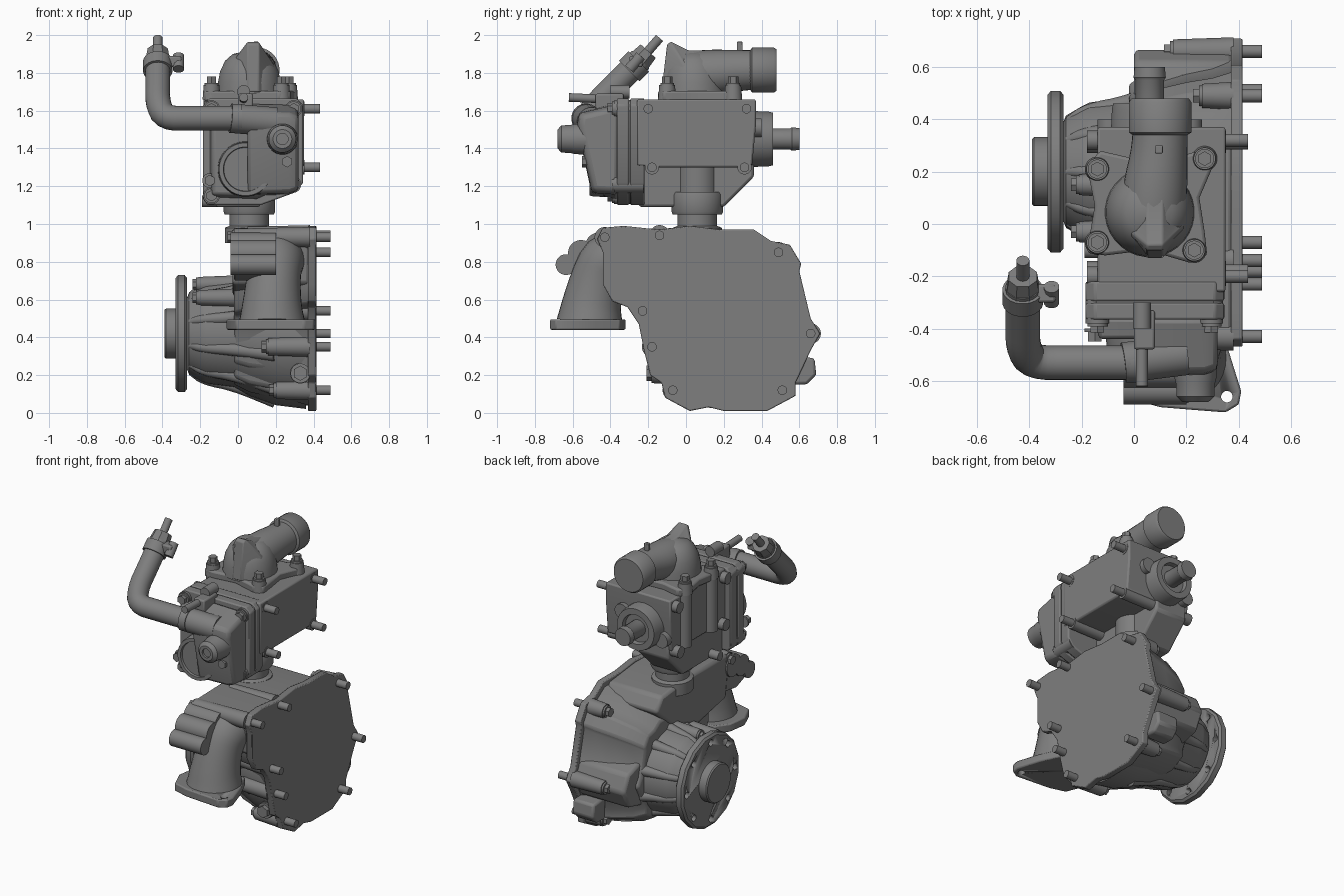
import bpy, bmesh
from math import sin, cos, pi, radians
from mathutils import Vector

if "Cube" in bpy.data.objects:
    bpy.data.objects.remove(bpy.data.objects["Cube"])

metal = bpy.data.materials.new("cast_grey")
GREY = (0.21, 0.21, 0.21, 1)
metal.use_nodes = True
metal.diffuse_color = GREY
metal.node_tree.nodes["Principled BSDF"].inputs["Base Color"].default_value = GREY


def finish(name, bm, bevel=0.0):
    bmesh.ops.recalc_face_normals(bm, faces=bm.faces)
    mesh = bpy.data.meshes.new(name)
    bm.to_mesh(mesh)
    bm.free()
    obj = bpy.data.objects.new(name, mesh)
    bpy.context.collection.objects.link(obj)
    mesh.materials.append(metal)
    if bevel:
        mod = obj.modifiers.new("edge", 'BEVEL')
        mod.width, mod.segments, mod.limit_method = bevel, 2, 'ANGLE'
        mod.angle_limit = radians(35)
    bpy.ops.object.select_all(action='DESELECT')
    obj.select_set(True)
    bpy.context.view_layer.objects.active = obj
    bpy.ops.object.shade_smooth_by_angle(angle=radians(35))
    return obj


def skin(name, rings, bevel=0.0):
    """Bridge matching rings of points and cap both ends."""
    bm = bmesh.new()
    loops = [[bm.verts.new(p) for p in ring] for ring in rings]
    n = len(loops[0])
    for a, b in zip(loops, loops[1:]):
        for i in range(n):
            j = (i + 1) % n
            bm.faces.new((a[i], a[j], b[j], b[i]))
    bm.faces.new(loops[0])
    bm.faces.new(loops[-1])
    return finish(name, bm, bevel)


def lathe(name, origin, axis, profile, n=32):
    """Profile holds (distance along axis, radius)."""
    q = Vector(axis).to_track_quat('Z', 'Y')
    rings = [[Vector(origin) + q @ Vector((r * cos((i + .5) * 2 * pi / n), r * sin((i + .5) * 2 * pi / n), t))
              for i in range(n)] for t, r in profile]
    return skin(name, rings)


def rod(name, a, b, r, r2=None, n=24):
    d = Vector(b) - Vector(a)
    return lathe(name, a, d, [(0, r), (d.length, r if r2 is None else r2)], n)


def drill(target, name, a, b, r):
    cutter = rod(name, a, b, r, n=16)
    cutter.hide_render = True
    cutter.hide_set(True)
    cutter.display_type = 'WIRE'
    cut = target.modifiers.new("hole", 'BOOLEAN')
    cut.object = cutter
    cut.solver = 'EXACT'


def place(axis, u, v, t):
    return {'X': (t, u, v), 'Y': (u, t, v), 'Z': (u, v, t)}[axis]


def prism(name, pts, axis, spans, centre=(0, 0), bevel=0.0):
    """Outline swept along an axis; spans holds (position, scale about centre)."""
    cu, cv = centre
    return skin(name, [[place(axis, cu + (u - cu) * s, cv + (v - cv) * s, t) for u, v in pts]
                       for t, s in spans], bevel)


def box(name, x, y, z, bevel=0.01):
    pts = [(x[0], y[0]), (x[1], y[0]), (x[1], y[1]), (x[0], y[1])]
    return prism(name, pts, 'Z', [(z[0], 1), (z[1], 1)], bevel=bevel)


def tube(name, path, radii, n=24):
    """Round pipe along a smoothed path with a radius at each point."""
    pts, rad = [Vector(p) for p in path], list(radii)
    for _ in range(2):
        np, nr = [pts[0]], [rad[0]]
        for i in range(len(pts) - 1):
            for f in (.25, .75):
                np.append(pts[i].lerp(pts[i + 1], f))
                nr.append(rad[i] * (1 - f) + rad[i + 1] * f)
        pts, rad = np + [pts[-1]], nr + [rad[-1]]
    rings, q = [], None
    for i, p in enumerate(pts):
        d = (pts[min(i + 1, len(pts) - 1)] - pts[max(i - 1, 0)]).normalized()
        q = d.to_track_quat('Z', 'Y') if q is None else (q @ Vector((0, 0, 1))).rotation_difference(d) @ q
        rings.append([p + q @ Vector((rad[i] * cos(k * 2 * pi / n), rad[i] * sin(k * 2 * pi / n), 0))
                      for k in range(n)])
    return skin(name, rings)


def bolt(name, at, axis, r=.03, h=.035):
    """Washer with a hexagonal head."""
    rod(name + "_washer", at, Vector(at) + Vector(axis) * .012, r * 1.3)
    rod(name + "_head", at, Vector(at) + Vector(axis) * h, r, n=6)


# Pump casing and cover plate
AXIS = (.2, .42)
outline = [(-.44, .98), (-.47, .92), (-.44, .85), (-.44, .68), (-.39, .59), (-.31, .56), (-.25, .47),
           (-.22, .32), (-.19, .2), (-.13, .16), (-.11, .08), (.02, .01), (.12, .03), (.2, .01), (.43, .01),
           (.58, .09), (.58, .16), (.66, .33), (.71, .42), (.66, .5), (.6, .75), (.61, .79),
           (.55, .89), (.45, .91), (.36, .97), (.18, .97), (.02, .99), (-.14, .97), (-.33, .99)]
prism("cover_plate", outline, 'X', [(.37, 1), (.415, 1)], bevel=.006)
prism("pump_casing", outline, 'X', [(-.02, .66), (.06, .76), (.2, .84), (.3, .88), (.38, .94)], AXIS, .012)
prism("casing_deck", [(-.43, .97), (-.4, .68), (-.1, .62), (.2, .72), (.36, .86), (.3, .95), (.02, .98)], 'X',
      [(-.03, 1), (.38, 1)], bevel=.02)
prism("casing_side_step", [(.4, .25), (.61, .3), (.67, .42), (.62, .53), (.4, .6)], 'X',
      [(0, 1), (.38, 1)], bevel=.02)
lathe("bearing_bell", (0, *AXIS), (1, 0, 0), [(-.27, .19), (-.26, .215), (-.2, .25), (-.17, .265),
      (-.02, .285), (.06, .33), (.2, .38), (.36, .4)], 48)
for i in range(10):
    a = (i + .5) * pi / 5
    c, s = cos(a), sin(a)
    tube(f"bell_rib_{i}", [(x, AXIS[0] + r * c, AXIS[1] + r * s)
         for x, r in ((-.25, .2), (-.18, .245), (-.02, .27), (.2, .355))], (.02, .028, .035, .04), 12)
for i, (y, z) in enumerate([(.15, .68), (-.03, .61)]):
    rod(f"bell_boss_{i}", (-.21, y, z), (.02, y, z), .04, .05)
    bolt(f"bell_bolt_{i}", (-.21, y, z), (-1, 0, 0), .028, .03)

# Drive flange with bolt holes, and hub
drive = lathe("drive_flange", (-.33, *AXIS), (1, 0, 0), [(0, .3), (.012, .315), (.048, .315), (.06, .3)], 16)
for i in range(8):
    a = i * pi / 4
    y, z = AXIS[0] + .26 * cos(a), AXIS[1] + .26 * sin(a)
    drill(drive, f"hole_cutter_{i}", (-.4, y, z), (-.2, y, z), .022)
lathe("drive_hub", (-.39, *AXIS), (1, 0, 0), [(0, .125), (.008, .132), (.1, .132), (.1, .16), (.14, .16)], 40)

# Casing bosses, heads and studs
for i, (y, z, x) in enumerate([(-.43, .93, -.02), (-.14, .94, .05), (.49, .85, .26), (.66, .42, .15),
                               (.51, .12, .26), (-.07, .12, .2), (-.18, .35, .16), (-.23, .54, .2)]):
    rod(f"casing_boss_{i}", (x, y, z), (.38, y, z), .046, .054)
    bolt(f"casing_bolt_{i}", (x, y, z), (-1, 0, 0))
    rod(f"casing_stud_{i}", (.4, y, z), (.49, y, z), .025)
rod("plug_boss", (.33, 0, .21), (.33, -.17, .21), .055)
bolt("drain_plug", (.33, -.17, .21), (0, -1, 0), .04, .04)
prism("side_bracket", [(.55, .15), (.64, .15), (.69, .2), (.68, .29), (.55, .3)], 'X',
      [(.22, 1), (.38, 1)], bevel=.015)

# Inlet elbow with its foot flange and rounded shoulder
tube("inlet_elbow", [(.18, -.51, .48), (.18, -.5, .58), (.19, -.46, .74), (.2, -.4, .82), (.2, -.15, .8)],
     (.175, .155, .14, .155, .17), 32)
foot = [(-.04, -.42), (.02, -.34), (.16, -.32), (.3, -.35), (.36, -.48), (.41, -.64), (.4, -.69), (.35, -.72),
        (.22, -.71), (.1, -.7), (-.01, -.67), (-.06, -.55)]
plate = prism("inlet_foot", foot, 'Z', [(.44, 1), (.495, 1)], bevel=.008)
drill(plate, "foot_hole_cutter", (.355, -.66, .4), (.355, -.66, .55), .022)
for i, (y, z, r) in enumerate([(-.635, .785, .055), (-.555, .845, .07), (-.46, .88, .075)]):
    rod(f"shoulder_lobe_{i}", (-.04, y, z), (.2, y, z), r, n=32)
prism("shoulder_web", [(-.65, .75), (-.6, .87), (-.4, .94), (-.38, .72), (-.52, .7)], 'X',
      [(-.02, 1), (.2, 1)], bevel=.01)

# Neck between the pump and the upper housing
lathe("neck", (.06, .06, .9), (0, 0, 1), [(0, .13), (.08, .13), (.09, .105), (.15, .105), (.15, .13), (.165, .137),
      (.255, .137), (.27, .13), (.27, .108), (.45, .108)], 40)

# Upper housing with hopper and front flange
prism("upper_housing", [(-.26, 1.31), (-.26, 1.66), (.37, 1.66), (.37, 1.52), (.35, 1.31), (.28, 1.3), (-.16, 1.3)],
      'X', [(-.14, 1), (.35, 1)], bevel=.01)
prism("hopper", [(-.25, 1.09), (.2, 1.09), (.36, 1.25), (.36, 1.4), (-.25, 1.4)], 'X',
      [(-.12, 1), (.12, 1)], bevel=.015)
rod("hopper_plug", (-.19, -.1, 1.12), (-.1, -.1, 1.12), .03)
for i, y in enumerate((-.07, .21)):
    rod(f"housing_post_{i}", (-.135, y, 1.3), (-.135, y, 1.66), .048)
rim = [(-.16, 1.1), (.12, 1.1), (.31, 1.17), (.345, 1.22), (.345, 1.63), (.31, 1.665),
       (-.15, 1.665), (-.185, 1.63), (-.185, 1.13)]
for name, y0, y1 in (("housing_flange", -.295, -.22), ("cover_flange", -.365, -.302)):
    prism(name, rim, 'Y', [(y0, 1), (y1, 1)], bevel=.008)
prism("flange_gasket", rim, 'Y', [(-.31, .97), (-.29, .97)], (.08, 1.38))
for i, (x, z) in enumerate([(-.14, 1.15), (.29, 1.21), (.295, 1.61), (-.14, 1.61)]):
    rod(f"flange_boss_{i}", (x, -.38, z), (x, -.225, z), .045)
    bolt(f"flange_bolt_{i}", (x, -.38, z), (0, -1, 0))
for i, (y, z) in enumerate([(-.2, 1.61), (.32, 1.61), (-.18, 1.3), (.31, 1.3)]):
    rod(f"housing_boss_{i}", (-.18, y, z), (.352, y, z), .038)
    rod(f"housing_stud_{i}", (.35, y, z), (.435, y, z), .025)

# Front cover with port, plug and hose socket
prism("front_cover", [(-.36, 1.15), (-.5, 1.16), (-.58, 1.53), (-.57, 1.59), (-.36, 1.64)], 'X',
      [(.05, 1), (.27, .98), (.32, .9)], (-.36, 1.4), .02)
prism("cover_skirt", [(-.15, 1.14), (.1, 1.13), (.3, 1.22), (.31, 1.5), (.1, 1.62), (-.15, 1.6)], 'Y',
      [(-.36, 1), (-.44, .93)], (.08, 1.38), .015)
lathe("cover_port", (.04, -.36, 1.29), (0, -1, 0), [(0, .15), (.13, .145), (.15, .14), (.15, .118), (.135, .115)], 40)
lathe("cover_plug", (.235, -.5, 1.45), (0, -1, 0), [(0, .085), (.09, .08), (.11, .075), (.16, .072), (.18, .05),
      (.18, .03), (.165, .03)])
bolt("port_screw", (.26, -.5, 1.33), (0, -1, 0), .03, .05)
bolt("corner_screw", (-.15, -.4, 1.23), (0, -1, 0), .03, .05)
rod("hose_socket", (-.04, -.53, 1.56), (.2, -.5, 1.54), .078)
rod("top_sensor", (.03, -.62, 1.67), (.03, -.4, 1.66), .023)
box("sensor_block", (0, .08), (-.48, -.33), (1.58, 1.69))
rod("upper_plug", (.03, -.4, 1.7), (.03, -.3, 1.7), .035)

# Bent hose with clamps and nozzle
tube("bent_hose", [(.02, -.53, 1.56), (-.24, -.53, 1.56), (-.39, -.53, 1.56), (-.425, -.47, 1.64),
                   (-.425, -.38, 1.73), (-.425, -.24, 1.87)], (.066,) * 6)
rod("socket_clamp", (-.03, -.53, 1.56), (.02, -.53, 1.56), .076)
rod("hose_clamp", (-.425, -.30, 1.81), (-.425, -.25, 1.86), .078)
rod("hose_collar", (-.425, -.25, 1.86), (-.425, -.2, 1.915), .068, .058, 8)
rod("hose_nozzle", (-.425, -.24, 1.87), (-.425, -.14, 1.985), .025)
box("clamp_lug", (-.37, -.3), (-.3, -.23), (1.83, 1.89))
rod("clamp_screw", (-.315, -.3, 1.82), (-.315, -.24, 1.89), .03, n=12)

# Rear socket and pipe
lathe("rear_socket", (.06, .33, 1.45), (0, 1, 0), [(0, .15), (.11, .145), (.13, .14), (.13, .1), (.1, .095)])
lathe("rear_pipe", (.06, .36, 1.45), (0, 1, 0), [(0, .055), (.19, .055), (.2, .062), (.24, .058)])
for s in (-1, 1):
    rod(f"rear_lug_{s}", (.06 + s * .15, .33, 1.45 + s * .06), (.06 + s * .15, .4, 1.45 + s * .06), .05)

# Outlet cap with bolted base, ridge and side pipe
base = [(-.18, -.11), (-.11, -.12), (.05, -.1), (.22, -.15), (.28, -.12), (.27, -.03), (.25, .1), (.31, .24),
        (.28, .29), (.18, .26), (0, .25), (-.13, .28), (-.18, .22), (-.15, .07)]
prism("outlet_base", base, 'Z', [(1.65, 1), (1.705, 1)], bevel=.012)
lathe("outlet_dome", (.06, .045, 1.69), (0, 0, 1), [(0, .172), (.06, .167), (.12, .155), (.175, .128), (.21, .088),
      (.225, .02)], 32)
tube("outlet_pipe", [(.07, .0, 1.79), (.08, .13, 1.8), (.1, .3, 1.815), (.1, .47, 1.815)],
     (.12, .125, .105, .105), 32)
lathe("outlet_bead", (.1, .34, 1.815), (0, 1, 0), [(0, .105), (.01, .12), (.125, .12), (.14, .11)], 32)
prism("outlet_ridge", [(-.13, 1.7), (-.1, 1.95), (-.08, 1.965), (.01, 1.92), (.16, 1.915), (.16, 1.7)], 'X',
      [(-.03, .6), (.05, 1), (.11, 1), (.19, .55)], (.08, 1.7), .008)
box("pipe_tab", (.08, .11), (.27, .3), (1.88, 1.965), .004)
for i, (x, y) in enumerate([(-.14, .21), (.27, .25), (-.14, -.07), (.23, -.1)]):
    rod(f"outlet_boss_{i}", (x, y, 1.66), (x, y, 1.735), .048, .042)
    bolt(f"outlet_bolt_{i}", (x, y, 1.735), (0, 0, 1), .028, .045)
